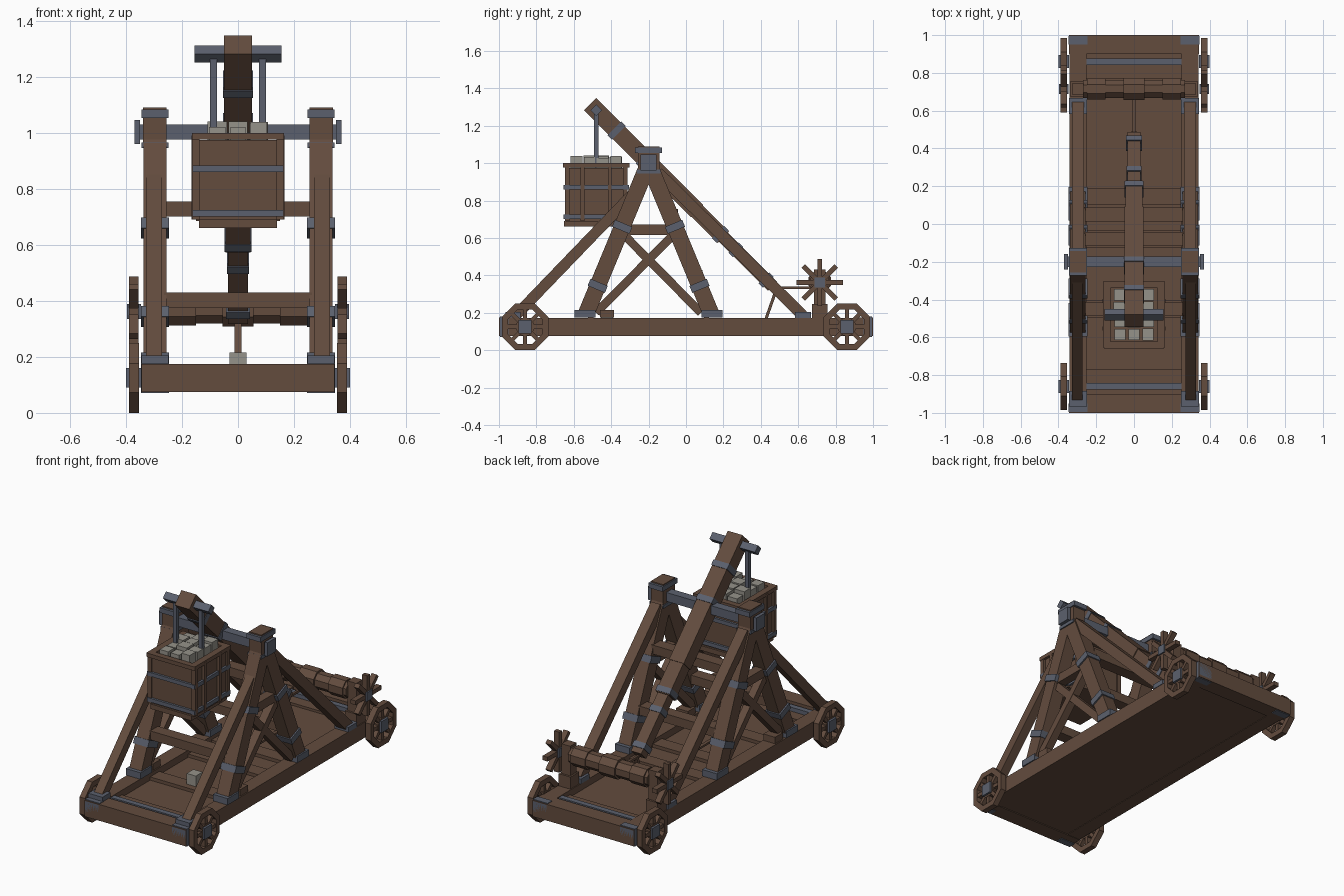
import bpy, bmesh, math, random
from mathutils import Matrix, Vector

if "Cube" in bpy.data.objects:
    bpy.data.objects.remove(bpy.data.objects["Cube"])
random.seed(4)


def material(name, rgb):
    m = bpy.data.materials.new(name)
    m.use_nodes = True
    m.diffuse_color = (*rgb, 1)
    m.node_tree.nodes["Principled BSDF"].inputs["Base Color"].default_value = (*rgb, 1)
    return m


WOOD = material("brown wood", (0.125, 0.072, 0.048))
IRON = material("blue grey iron", (0.105, 0.118, 0.155))
STONE = material("pale stone", (0.30, 0.29, 0.255))


def finish(name, bm, mat):
    bmesh.ops.recalc_face_normals(bm, faces=bm.faces)
    me = bpy.data.meshes.new(name)
    bm.to_mesh(me)
    bm.free()
    me.materials.append(mat)
    ob = bpy.data.objects.new(name, me)
    bpy.context.collection.objects.link(ob)
    return ob


def box(name, center, size, mat=WOOD, tilt=0):
    """Box turned about the x axis by tilt."""
    bm = bmesh.new()
    mx = Matrix.Translation(center) @ Matrix.Rotation(tilt, 4, 'X') @ Matrix.Diagonal((*size, 1))
    bmesh.ops.create_cube(bm, size=1, matrix=mx)
    return finish(name, bm, mat)


def beam(name, x, a, b, wide, thick, mat=WOOD):
    """Beam in a plane of constant x, from a to b given as (y, z)."""
    a, b = Vector(a), Vector(b)
    d, mid = b - a, (a + b) / 2
    return box(name, (x, mid.x, mid.y), (wide, d.length, thick), mat, math.atan2(d.y, d.x))


def band(name, x, a, b, t, wide, thick, length=0.04):
    """Iron strap around the beam from a to b, at fraction t."""
    a, b = Vector(a), Vector(b)
    p, h = a.lerp(b, t), (b - a).normalized() * length / 2
    return beam(name, x, p - h, p + h, wide, thick, IRON)


def drum(name, center, radius, length, mat=WOOD):
    """Eight-sided roller along x."""
    bm = bmesh.new()
    mx = (Matrix.Translation(center) @ Matrix.Rotation(math.pi / 2, 4, 'Y')
          @ Matrix.Rotation(math.pi / 8, 4, 'Z'))
    bmesh.ops.create_cone(bm, cap_ends=True, segments=8, radius1=radius, radius2=radius,
                          depth=length, matrix=mx)
    return finish(name, bm, mat)


def rim(name, center, outer, inner, width):
    """Eight-sided wheel rim around x."""
    bm = bmesh.new()
    c, rings = Vector(center), []
    for i in range(8):
        t = (i + 0.5) * math.pi / 4
        rings.append([bm.verts.new(c + Vector((sx * width / 2, r * math.cos(t), r * math.sin(t))))
                      for r, sx in ((outer, -1), (outer, 1), (inner, 1), (inner, -1))])
    for i in range(8):
        p, q = rings[i], rings[(i + 1) % 8]
        for k in range(4):
            m = (k + 1) % 4
            bm.faces.new((p[k], p[m], q[m], q[k]))
    return finish(name, bm, WOOD)


def spokes(name, center, reach, width, thick):
    for i in range(4):
        box(name, center, (width, 2 * reach, thick), WOOD, i * math.pi / 4)


# Platform
box("floor", (0, 0, 0.105), (0.55, 1.9, 0.05))
for s in (-1, 1):
    box("end_beam", (0, s * 0.95, 0.125), (0.69, 0.1, 0.1))
    box("end_plank", (0, s * 0.835, 0.115), (0.55, 0.13, 0.06))
    box("axle", (0, s * 0.86, 0.152), (0.52, 0.034, 0.035), IRON)
for y in (-0.45, 0.145, -0.08):
    box("floor_joist", (0, y, 0.12), (0.52, 0.09, 0.06))

# Main frame points as (y, z)
APEX = (-0.2, 1.0)
FRONT_FOOT, REAR_FOOT = (-0.54, 0.18), (0.14, 0.18)

for s in (-1, 1):
    x = s * 0.297
    box("side_beam", (x, 0, 0.125), (0.09, 1.96, 0.096))

    # Wheels and corner straps
    for e in (-1, 1):
        c = (s * 0.372, e * 0.86, 0.125)
        rim("wheel_rim", c, 0.135, 0.1, 0.036)
        spokes("wheel_spoke", c, 0.115, 0.026, 0.022)
        drum("wheel_hub", c, 0.05, 0.03)
        box("wheel_hub_cap", (s * 0.372, e * 0.86, 0.125), (0.056, 0.07, 0.07), IRON)
        box("corner_strap", (x, e * 0.972, 0.125), (0.1, 0.045, 0.108), IRON)
        box("end_strap", (x, e * 0.99, 0.13), (0.092, 0.02, 0.08), IRON)

    # Tall legs with their straps
    for foot in (FRONT_FOOT, REAR_FOOT):
        beam("main_leg", x, foot, APEX, 0.082, 0.088)
        box("leg_foot_strap", (x, foot[0], 0.195), (0.1, 0.112, 0.04), IRON)
        for t in (0.2, 0.585):
            band("leg_strap", x, foot, APEX, t, 0.1, 0.1)

    # Post head and bearing
    box("post_head", (x, -0.2, 1.02), (0.084, 0.115, 0.14))
    box("head_strap", (x, -0.2, 1.068), (0.096, 0.145, 0.03), IRON)
    box("head_lower_strap", (x, -0.2, 0.955), (0.096, 0.125, 0.02), IRON)
    box("bearing_plate", (s * 0.36, -0.2, 1.003), (0.02, 0.084, 0.084), IRON)

    # Cross braces inside the legs
    beam("cross_brace", x, (-0.48, 0.2), (-0.06, 0.625), 0.05, 0.045)
    beam("cross_brace", x, (0.08, 0.2), (-0.34, 0.625), 0.046, 0.045)
    box("collar_beam", (x, -0.2, 0.643), (0.055, 0.26, 0.055))
    box("brace_chock", (x, -0.423, 0.195), (0.08, 0.075, 0.04))

    # Long outer braces
    beam("front_brace", x + s * 0.003, (-0.925, 0.17), (-0.27, 0.85), 0.056, 0.058)
    box("front_brace_strap", (x, -0.925, 0.187), (0.096, 0.08, 0.035), IRON)
    beam("rear_brace", x, (0.625, 0.185), (-0.15, 0.95), 0.064, 0.06)
    box("rear_brace_strap", (x, 0.625, 0.188), (0.096, 0.085, 0.03), IRON)

    # Winch post and star handle
    box("winch_post", (x, 0.715, 0.3), (0.06, 0.06, 0.26))
    box("winch_post_base", (x, 0.715, 0.21), (0.08, 0.085, 0.075))
    star = (s * 0.372, 0.715, 0.362)
    spokes("winch_handle", star, 0.125, 0.034, 0.026)
    box("winch_hub", star, (0.05, 0.055, 0.055), IRON)

# Cross members between the sides
for y, z in ((-0.45, 0.402), (0.05, 0.402), (-0.08, 0.728)):
    box("cross_member", (0, y, z), (0.53, 0.075, 0.055))
box("pivot_axle", (0, -0.2, 1.003), (0.7, 0.054, 0.054), IRON)

# Throwing arm in three tapering lengths
TIP, TAIL = (-0.512, 1.315), (0.462, 0.341)
for a, b, w, h in ((TIP, (0.06, 0.743), 0.1, 0.094),
                   ((0.05, 0.753), (0.2, 0.603), 0.09, 0.084),
                   ((0.19, 0.613), TAIL, 0.07, 0.068)):
    beam("throwing_arm", 0, a, b, w, h)
for t, w, h in ((0.145, 0.108, 0.104), (0.3, 0.108, 0.104), (0.715, 0.098, 0.092),
                (0.8, 0.078, 0.078), (0.965, 0.084, 0.08)):
    band("arm_strap", 0, TIP, TAIL, t, w, h, 0.034)

# Winch drum and ropes
drum("winch_drum", (0, 0.715, 0.367), 0.052, 0.54)
drum("winch_drum_core", (0, 0.715, 0.367), 0.064, 0.11)
for s in (-1, 1):
    drum("winch_collar", (s * 0.2, 0.715, 0.367), 0.06, 0.1)
beam("winch_rope", 0, (0.46, 0.333), (0.7, 0.335), 0.014, 0.014)
beam("sling_drop", 0, (0.485, 0.33), (0.425, 0.16), 0.024, 0.016)
beam("sling_rope", 0, (0.43, 0.16), (-0.4, 0.16), 0.02, 0.012)
box("shot_stone", (0, -0.422, 0.178), (0.062, 0.066, 0.075), STONE)

# Hanging counterweight
CY = -0.48
box("weight_bar", (0, CY, 1.282), (0.31, 0.043, 0.043), IRON, math.pi / 4)
for s in (-1, 1):
    box("weight_hanger", (s * 0.087, CY, 1.12), (0.025, 0.025, 0.32), IRON)
box("weight_box", (0, CY, 0.83), (0.3, 0.32, 0.29))
box("weight_box_bottom", (0, CY, 0.675), (0.28, 0.345, 0.03))
for z in (0.872, 0.713):
    box("weight_box_strap", (0, CY, z), (0.326, 0.348, 0.024), IRON)
for s in (-1, 1):
    box("weight_box_rim_side", (s * 0.145, CY, 0.988), (0.04, 0.35, 0.024))
    box("weight_box_rim_end", (0, CY + s * 0.16, 0.988), (0.32, 0.036, 0.024))
    for e in (-1, 1):
        box("weight_box_corner", (s * 0.15, CY + e * 0.155, 0.84), (0.026, 0.026, 0.3))
        box("weight_box_slat", (s * 0.157, CY + e * 0.073, 0.84), (0.018, 0.02, 0.3))
for i in (-1, 0, 1):
    for j in (-1.5, -0.5, 0.5, 1.5):
        top = random.uniform(1.015, 1.042)
        box("ballast_stone", (i * 0.074, CY + j * 0.07, top - 0.035),
            (random.uniform(0.056, 0.072), random.uniform(0.056, 0.068), 0.07), STONE)
